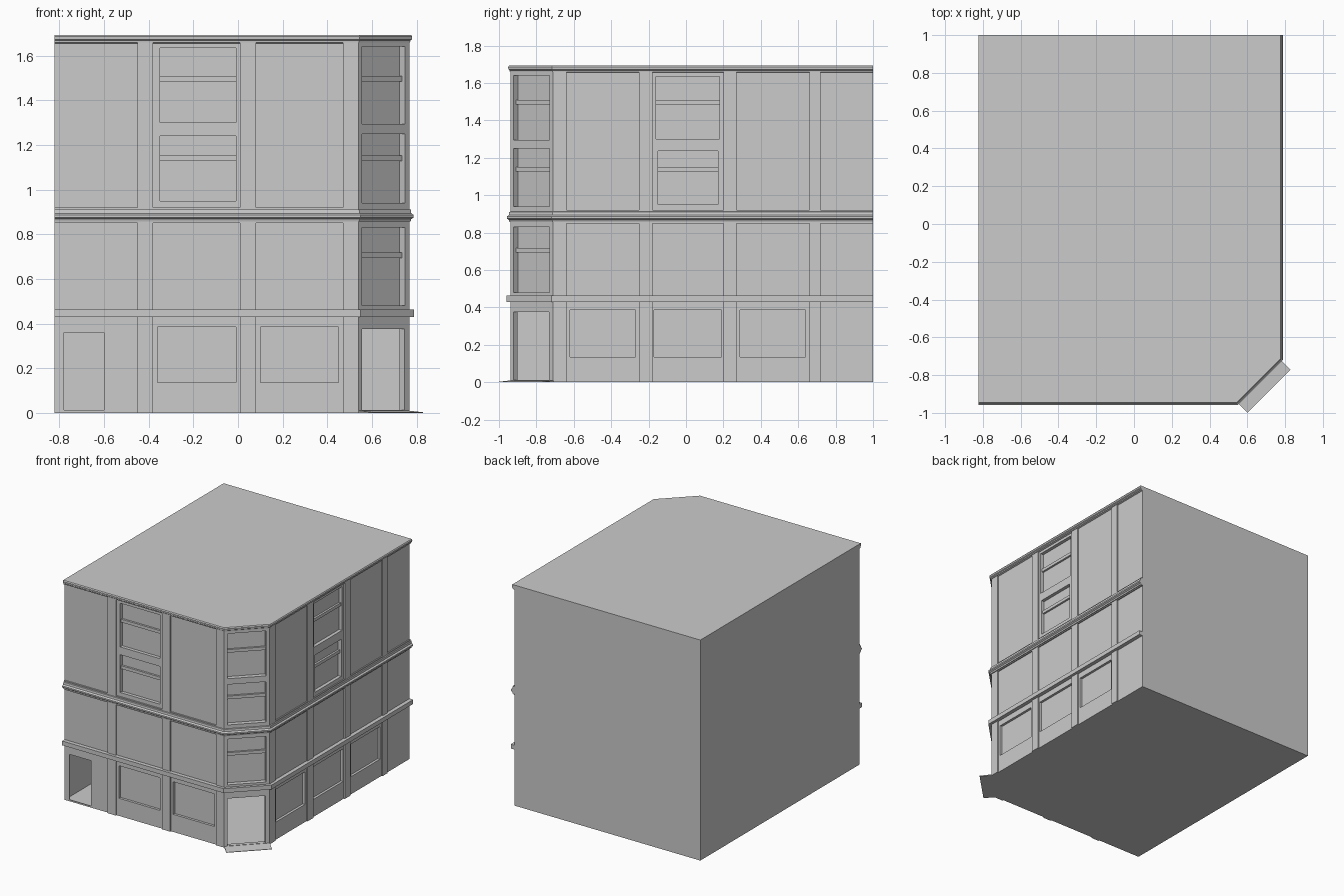
import bpy, bmesh
from mathutils import Vector

if "Cube" in bpy.data.objects:
    bpy.data.objects.remove(bpy.data.objects["Cube"])

PANEL = 0.009          # how far wall panels sit behind the pilasters
GLASS = 0.035          # window recess
LEFT, RIGHT, FRONT, BACK, TOP = -0.822, 0.767, -0.938, 1.0, 1.693
PATH = [Vector(p) for p in ((LEFT, FRONT), (0.54, FRONT), (RIGHT, -0.711), (RIGHT, BACK))]


def make(name, faces):
    """Object from a list of faces, each a list of points."""
    bm = bmesh.new()
    for f in faces:
        bm.faces.new([bm.verts.new(p) for p in f])
    bmesh.ops.remove_doubles(bm, verts=bm.verts, dist=1e-5)
    bmesh.ops.dissolve_limit(bm, angle_limit=0.01, verts=bm.verts, edges=bm.edges)
    me = bpy.data.meshes.new(name)
    bm.to_mesh(me)
    bm.free()
    ob = bpy.data.objects.new(name, me)
    bpy.context.collection.objects.link(ob)
    return ob


def offset(d):
    """Street-side outline moved outwards by d, with mitred corners."""
    out = []
    for i, p in enumerate(PATH):
        ns = []
        for a, b in ((i - 1, i), (i, i + 1)):
            if a >= 0 and b < len(PATH):
                t = (PATH[b] - PATH[a]).normalized()
                ns.append(Vector((t.y, -t.x)))
        m = (ns[0] + ns[-1]).normalized()
        out.append(p + m * d / m.dot(ns[0]))
    return out


def frame(i, u0):
    """Maps (along, up, inward depth) on wall i to world space."""
    a = PATH[i]
    t = (PATH[i + 1] - a).normalized()
    n = Vector((-t.y, t.x))
    return lambda u, v, d: (*(a + t * (u - u0) + n * d), v)


def facade(name, at, u0, u1, rects):
    """Relief wall: rects are (u0, u1, v0, v1, depth, is_hole); later ones win."""
    us = sorted({u0, u1, *(r[0] for r in rects), *(r[1] for r in rects)})
    vs = sorted({0, TOP, *(r[2] for r in rects), *(r[3] for r in rects)})

    def cell(i, j):
        u, v = (us[i] + us[i + 1]) / 2, (vs[j] + vs[j + 1]) / 2
        res = (0, False)
        for r in rects:
            if r[0] < u < r[1] and r[2] < v < r[3]:
                res = r[4:]
        return res

    faces = []
    for i in range(len(us) - 1):
        for j in range(len(vs) - 1):
            a, b, c, e = us[i], us[i + 1], vs[j], vs[j + 1]
            d, hole = cell(i, j)
            if not hole:
                faces.append([at(a, c, d), at(b, c, d), at(b, e, d), at(a, e, d)])
            if i:
                p = cell(i - 1, j)[0]
                if p != d:
                    faces.append([at(a, c, p), at(a, c, d), at(a, e, d), at(a, e, p)])
            p = cell(i, j - 1)[0] if j else max(PANEL, d)
            if p != d:
                faces.append([at(a, c, p), at(b, c, p), at(b, c, d), at(a, c, d)])
    return make(name, faces)


def box(name, at, u0, u1, v0, v1, d0, d1, front_top=None):
    """Box on a wall; front_top lowers the outer top edge for a sloped slab."""
    ft = v1 if front_top is None else front_top
    f = [at(u0, v0, d0), at(u1, v0, d0), at(u1, ft, d0), at(u0, ft, d0)]
    b = [at(u0, v0, d1), at(u1, v0, d1), at(u1, v1, d1), at(u0, v1, d1)]
    sides = [[f[k], b[k], b[(k + 1) % 4], f[(k + 1) % 4]] for k in range(4)]
    return make(name, [f, b[::-1]] + sides)


def moulding(name, profile):
    """Sweeps an (outward, z) profile along the street walls."""
    rings = [[(*p, z) for p in offset(d)] for d, z in profile]
    n = len(rings)
    faces = [[rings[k][s], rings[k][s + 1], rings[(k + 1) % n][s + 1], rings[(k + 1) % n][s]]
             for k in range(n) for s in range(3)]
    faces += [[r[0] for r in rings], [r[3] for r in rings][::-1]]
    return make(name, faces)


def panels(spans):
    return [(a, b, c, e, PANEL, False) for a, b in spans for c, e in ((0, 0.85), (0.92, 1.66))]


front, corner, side = frame(0, LEFT), frame(1, 0), frame(2, -0.711)

# Window openings (u0, u1, v0, v1) and the height of their meeting rails
front_win = [((-0.35, -0.01, 1.30, 1.635), 1.497), ((-0.35, -0.01, 0.95, 1.24), 1.14)]
side_win = [((-0.16, 0.18, 1.30, 1.635), 1.497), ((-0.15, 0.17, 0.95, 1.235), 1.14)]
corner_win = [((0.022, 0.295, 1.295, 1.64), 1.497), ((0.022, 0.295, 0.94, 1.25), 1.14),
              ((0.022, 0.295, 0.48, 0.83), 0.706)]


def glazed(wins):
    return [(*w, GLASS, False) for w, _ in wins]


def shops(spans):
    return [(a, b, 0.135, 0.385, 0.028, False) for a, b in spans]


# Street walls with panels, windows and open doorways
facade("front_wall", front, LEFT, 0.54,
       panels([(LEFT, -0.45), (-0.38, 0.01), (0.08, 0.47)]) + glazed(front_win)
       + shops([(-0.36, -0.01), (0.10, 0.45)]) + [(-0.78, -0.60, 0.012, 0.36, 0.012, True)])
facade("corner_wall", corner, 0, (PATH[2] - PATH[1]).length,
       glazed(corner_win) + [(0.022, 0.29, 0.012, 0.375, 0.03, True)])
facade("side_wall", side, -0.711, BACK,
       panels([(-0.64, -0.25), (-0.18, 0.20), (0.27, 0.66), (0.72, BACK)]) + glazed(side_win)
       + shops([(-0.62, -0.27), (-0.17, 0.19), (0.29, 0.64)]))

# Window meeting rails
for label, at, wins in (("front", front, front_win), ("corner", corner, corner_win),
                        ("side", side, side_win)):
    for (a, b, _, _), z in wins:
        box(label + "_window_rail", at, a, b, z - 0.012, z + 0.012, GLASS - 0.015, GLASS)

# Plain party walls, floor and roof
inner, outer = offset(-PANEL), offset(0.008)
bl, br = Vector((LEFT, BACK)), Vector((inner[3].x, BACK))
make("party_walls", [[(*a, 0), (*b, 0), (*b, TOP), (*a, TOP)]
                     for a, b in ((br, bl), (bl, inner[0]))])
make("floor", [[(*p, 0) for p in [bl] + inner[::-1]]])
make("roof", [[(*p, TOP) for p in outer + [bl]]])

# Horizontal mouldings
moulding("shop_ledge", [(-0.01, 0.43), (0.021, 0.43), (0.021, 0.463), (-0.01, 0.463)])
moulding("middle_cornice", [(-0.01, 0.855), (0.006, 0.857), (0.009, 0.868), (0.02, 0.875),
                            (0.02, 0.886), (0.009, 0.894), (0.007, 0.91), (-0.01, 0.915)])
moulding("roof_cornice", [(-0.01, 1.655), (0.004, 1.66), (0.005, 1.668), (0.012, 1.673),
                          (0.013, 1.685), (0.008, TOP), (-0.01, TOP - 0.001)])

# Sloped entrance step at the corner door
box("entrance_step", corner, 0.0, 0.322, 0, 0.012, -0.086, 0.03, front_top=0.003)
